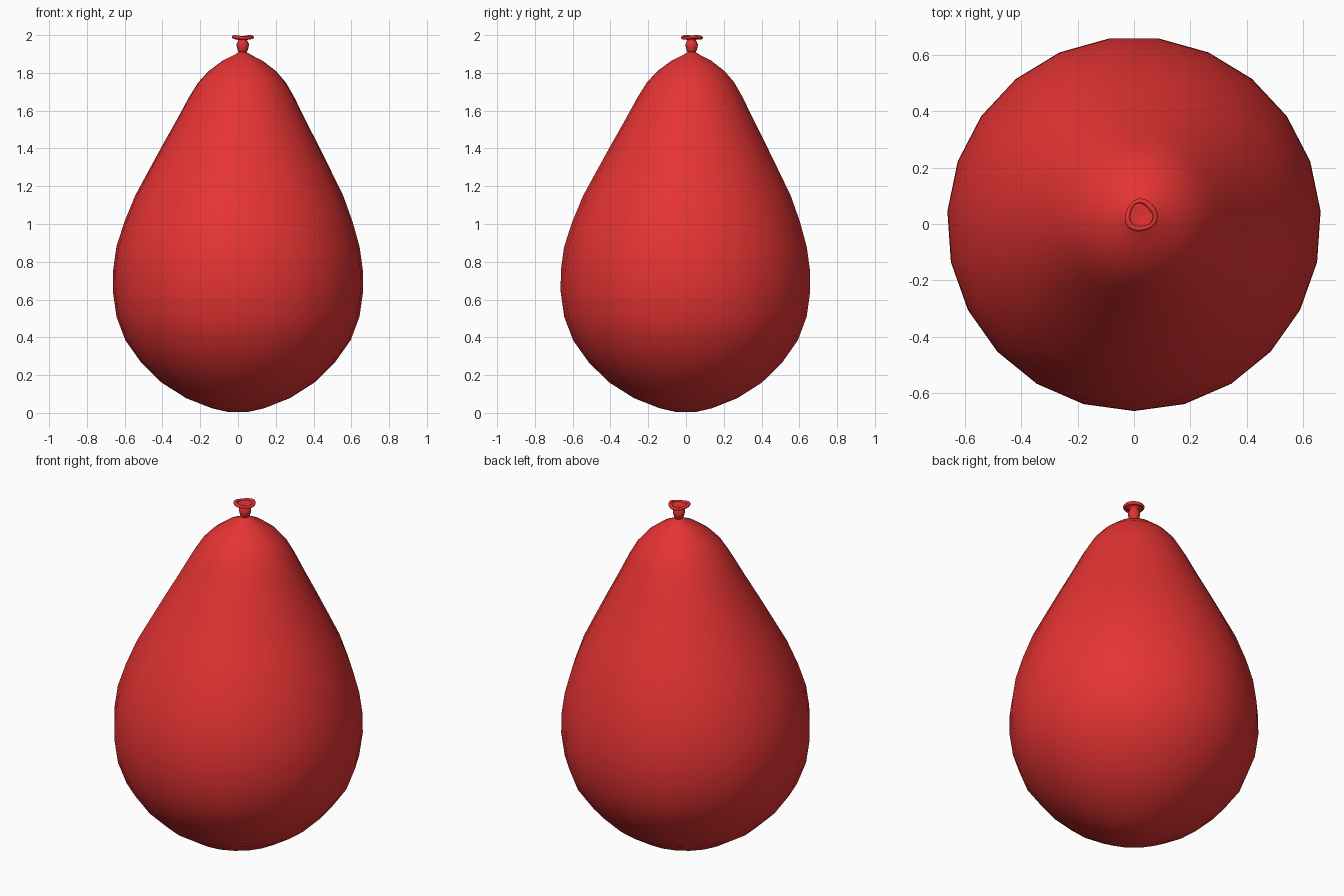
import bpy, bmesh, math

cube = bpy.data.objects.get("Cube")
if cube:
    bpy.data.objects.remove(cube, do_unlink=True)

red = bpy.data.materials.new("balloon_red")
red.use_nodes = True
colour = (0.78, 0.033, 0.033, 1)
red.diffuse_color = colour
red.node_tree.nodes["Principled BSDF"].inputs["Base Color"].default_value = colour

TIP_X, TIP_Y = 0.025, 0.03


def lean(z):
    """The axis drifts gently toward the knot above the widest part."""
    t = min(max((z - 0.9) / 1.0, 0), 1)
    return TIP_X * t, TIP_Y * t


def finish(bm, name):
    bmesh.ops.recalc_face_normals(bm, faces=bm.faces[:])
    mesh = bpy.data.meshes.new(name)
    bm.to_mesh(mesh)
    bm.free()
    for poly in mesh.polygons:
        poly.use_smooth = True
    mesh.materials.append(red)
    obj = bpy.data.objects.new(name, mesh)
    bpy.context.collection.objects.link(obj)
    return obj


def skin(name, rings, caps=(), closed=False):
    """Bridge rings of points; optionally close the ends or loop the rings."""
    bm = bmesh.new()
    loops = [[bm.verts.new(p) for p in ring] for ring in rings]
    pairs = list(zip(loops, loops[1:]))
    if closed:
        pairs.append((loops[-1], loops[0]))
    for a, b in pairs:
        n = len(a)
        for i in range(n):
            j = (i + 1) % n
            bm.faces.new((a[i], a[j], b[j], b[i]))
    for end in caps:
        bm.faces.new(loops[end])
    return finish(bm, name)


def ring(r, z, sides):
    cx, cy = lean(z)
    return [(cx + r * math.cos(a), cy + r * math.sin(a), z)
            for a in (math.tau * i / sides - math.pi / 2 for i in range(sides))]


# Pear-shaped body: radius and height pairs
body = [(0.05, 0.004), (0.14, 0.025), (0.275, 0.078), (0.405, 0.16),
        (0.513, 0.265), (0.598, 0.385), (0.645, 0.51), (0.664, 0.645),
        (0.662, 0.76), (0.645, 0.88), (0.606, 1.01), (0.552, 1.15),
        (0.485, 1.28), (0.412, 1.42), (0.342, 1.55), (0.28, 1.67),
        (0.232, 1.75), (0.178, 1.81), (0.105, 1.865), (0.045, 1.895),
        (0.018, 1.912)]
skin("balloon_body", [ring(r, z, 23) for r, z in body], caps=(0, -1))

# Tied neck bead opening into a shallow cup
neck = [(0.018, 1.905), (0.026, 1.918), (0.031, 1.935), (0.033, 1.952),
        (0.026, 1.967), (0.022, 1.973), (0.036, 1.98), (0.05, 1.985),
        (0.038, 1.987), (0.018, 1.982)]
skin("knot_neck", [ring(r, z, 16) for r, z in neck], caps=(0, -1))

# Rolled lip, slightly wavy and uneven
SECTIONS, SIDES = 32, 8
lip = []
for i in range(SECTIONS):
    a = math.tau * i / SECTIONS
    major = 0.049 + 0.003 * math.cos(3 * a + 1)
    minor = 0.009 + 0.0015 * math.sin(2 * a)
    height = 1.987 + 0.003 * math.sin(2 * a + 0.6)
    section = []
    for k in range(SIDES):
        b = math.tau * k / SIDES
        r = major + minor * math.cos(b)
        section.append((TIP_X + r * math.cos(a), TIP_Y + r * math.sin(a),
                        height + minor * math.sin(b)))
    lip.append(section)
skin("knot_lip", lip, closed=True)
